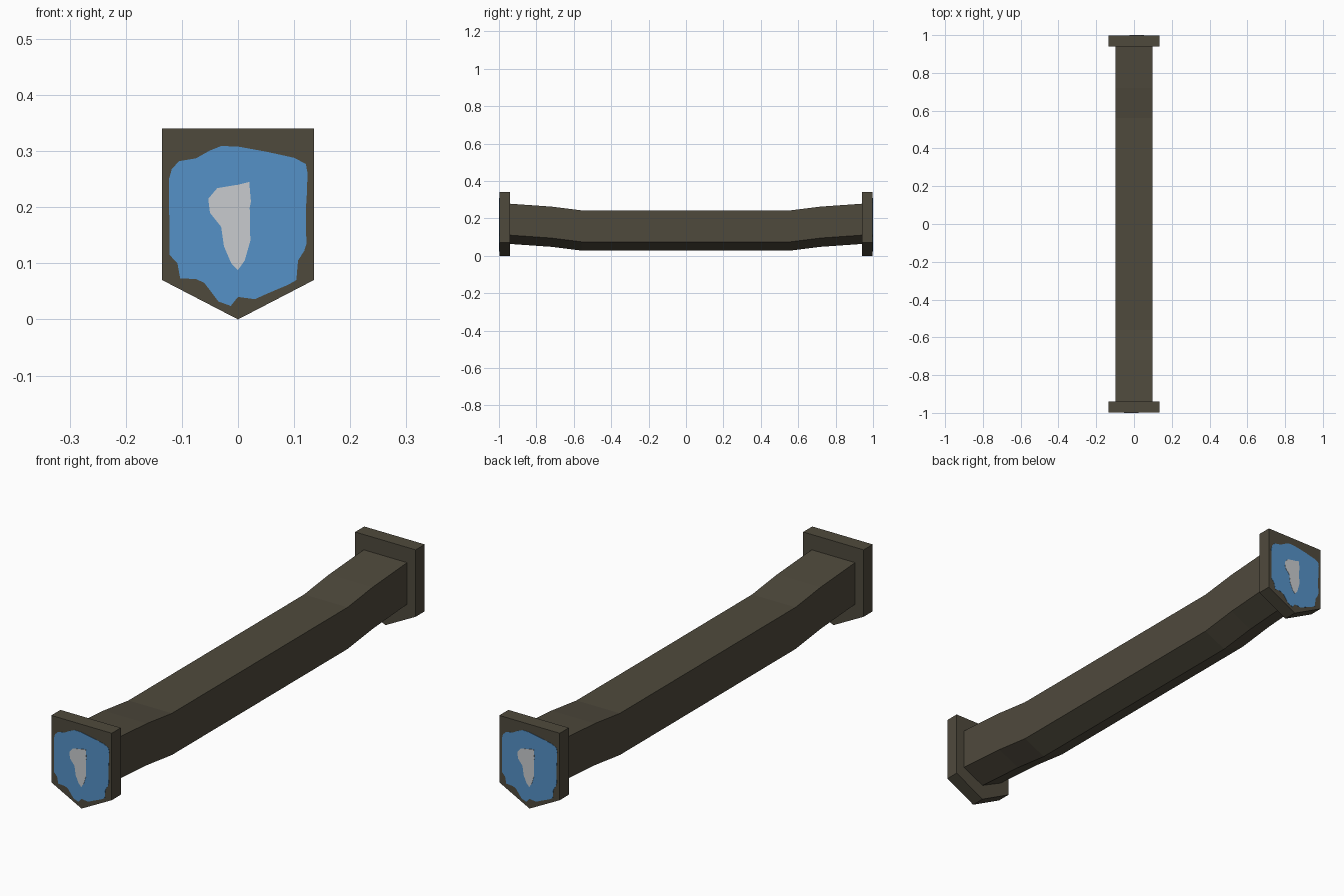
import bpy
import bmesh

if "Cube" in bpy.data.objects:
    bpy.data.objects.remove(bpy.data.objects["Cube"])


def material(name, color):
    m = bpy.data.materials.new(name)
    m.diffuse_color = (*color, 1.0)
    m.use_nodes = True
    m.node_tree.nodes["Principled BSDF"].inputs["Base Color"].default_value = m.diffuse_color
    return m


WOOD = material("dark brown wood", (0.078, 0.068, 0.046))
BLUE = material("blue paint", (0.090, 0.285, 0.57))
WHITE = material("pale grey paint", (0.58, 0.60, 0.62))


def loft(name, rings, mat):
    """Skin a run of equal rings and close both ends."""
    bm = bmesh.new()
    loops = [[bm.verts.new(p) for p in ring] for ring in rings]
    n = len(loops[0])
    for a, b in zip(loops, loops[1:]):
        for i in range(n):
            j = (i + 1) % n
            bm.faces.new((a[i], a[j], b[j], b[i]))
    bm.faces.new(loops[0])
    bm.faces.new(loops[-1])
    # concave painted outlines need a proper triangulation
    bmesh.ops.triangulate(bm, faces=[f for f in bm.faces if len(f.verts) > 5])
    bmesh.ops.recalc_face_normals(bm, faces=bm.faces)
    me = bpy.data.meshes.new(name)
    bm.to_mesh(me)
    bm.free()
    me.materials.append(mat)
    ob = bpy.data.objects.new(name, me)
    bpy.context.collection.objects.link(ob)
    return ob


def shield(half, tip, shoulder, top):
    return [(0, tip), (half, shoulder), (half, top), (-half, top), (-half, shoulder)]


def slab(name, outline, y0, y1, mat, side):
    # side = -1 is the front end; +1 is the same part turned half round
    rings = [[(-side * x, side * y, z) for x, z in outline] for y in (y0, y1)]
    return loft(name, rings, mat)


# Beam: a five-sided section that rises towards both ends
section = shield(0.097, 0.028, 0.075, 0.243)
half_path = [(0.0, 0.0), (0.56, 0.0), (0.72, 0.020), (0.95, 0.036)]
path = [(-y, dz) for y, dz in reversed(half_path[1:])] + half_path[1:]
loft("beam", [[(x, y, z + dz) for x, z in section] for y, dz in path], WOOD)

# Painted outlines on the end plates
blue_patch = [
    (-0.03, 0.309), (0.0, 0.308), (0.05, 0.299), (0.10, 0.288), (0.121, 0.277),
    (0.124, 0.26), (0.122, 0.207), (0.116, 0.20), (0.121, 0.17), (0.122, 0.135),
    (0.118, 0.122), (0.107, 0.105), (0.104, 0.07), (0.09, 0.062), (0.05, 0.045),
    (0.03, 0.036), (0.0, 0.04), (-0.013, 0.024), (-0.035, 0.032), (-0.06, 0.065),
    (-0.075, 0.072), (-0.103, 0.073), (-0.108, 0.10), (-0.122, 0.115),
    (-0.12, 0.20), (-0.123, 0.25), (-0.118, 0.268), (-0.105, 0.282),
    (-0.075, 0.287), (-0.05, 0.301)]
white_patch = [
    (-0.037, 0.234), (0.0, 0.24), (0.02, 0.245), (0.023, 0.21), (0.015, 0.17),
    (0.022, 0.14), (0.012, 0.105), (0.0, 0.088), (-0.012, 0.10), (-0.025, 0.13),
    (-0.03, 0.165), (-0.05, 0.19), (-0.053, 0.215)]

# End plates with their paint, front and back
for label, side in (("front", -1), ("back", 1)):
    slab(label + "_end_plate", shield(0.135, 0.0, 0.07, 0.34), 0.94, 0.998, WOOD, side)
    slab(label + "_blue_patch", blue_patch, 0.996, 0.999, BLUE, side)
    slab(label + "_white_patch", white_patch, 0.997, 1.0, WHITE, side)
